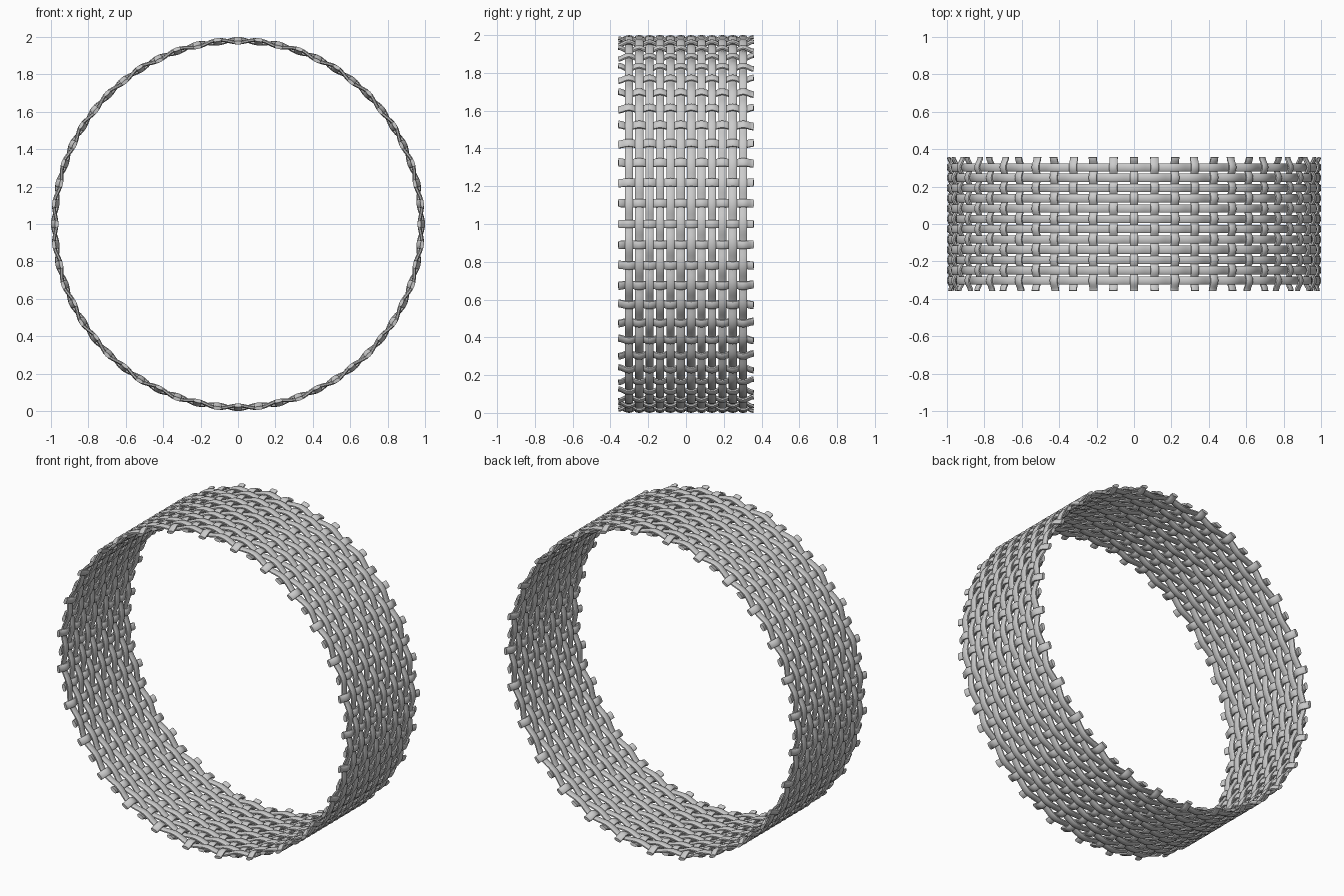
import bpy, bmesh, math
from mathutils import Vector, Matrix

if "Cube" in bpy.data.objects:
    bpy.data.objects.remove(bpy.data.objects["Cube"])

R, CZ = 0.98, 1.0        # mean radius, centre height
N_CROSS, N_HOOP = 56, 12
PITCH = 0.055            # spacing of hoops along y
AMP = 0.0103             # weave amplitude
W, T = 0.045, 0.0195     # strand width and thickness
SIDES = 10


def section():
    # slightly squared oval
    pts = []
    for i in range(SIDES):
        a = 2 * math.pi * (i + 0.5) / SIDES
        c, s = math.cos(a), math.sin(a)
        pts.append((math.copysign(abs(c) ** 0.8, c) * W / 2,
                    math.copysign(abs(s) ** 0.8, s) * T / 2))
    return pts


def sweep(name, path, side, closed):
    """Sweep the oval along path; side(i) is the strand's width direction."""
    bm = bmesh.new()
    n, loops = len(path), []
    for i, p in enumerate(path):
        if closed:
            t = path[(i + 1) % n] - path[i - 1]
        else:
            t = path[min(i + 1, n - 1)] - path[max(i - 1, 0)]
        normal = side.cross(t).normalized()
        loops.append([bm.verts.new(p + side * u + normal * v) for u, v in section()])
    for i in range(n if closed else n - 1):
        a, b = loops[i], loops[(i + 1) % n]
        for k in range(SIDES):
            m = (k + 1) % SIDES
            bm.faces.new((a[k], a[m], b[m], b[k])).smooth = True
    if not closed:
        bm.faces.new(loops[0])
        bm.faces.new(loops[-1])
    bmesh.ops.recalc_face_normals(bm, faces=bm.faces)
    mesh = bpy.data.meshes.new(name)
    bm.to_mesh(mesh)
    bm.free()
    mesh.set_sharp_from_angle(angle=math.radians(50))
    return mesh


def place(name, mesh, matrix):
    ob = bpy.data.objects.new(name, mesh)
    bpy.context.collection.objects.link(ob)
    ob.matrix_world = matrix


# wavy hoops running around the ring
steps = N_CROSS * 6
hoop_path = []
for i in range(steps):
    a = 2 * math.pi * i / steps
    r = R + AMP * math.cos(a * N_CROSS / 2)
    hoop_path.append(Vector((r * math.sin(a), 0, r * math.cos(a))))
hoop = sweep("hoop_strand", hoop_path, Vector((0, 1, 0)), True)
step = 2 * math.pi / N_CROSS
for j in range(N_HOOP):
    y = ((N_HOOP - 1) / 2 - j) * PITCH
    place(f"hoop_strand_{j}", hoop,
          Matrix.Translation((0, y, CZ)) @ Matrix.Rotation(step * (j % 2), 4, 'Y'))

# short cross strands weaving over and under the hoops
half = (N_HOOP + 1) / 2 * PITCH
n = (N_HOOP + 1) * 6
cross = []
for sign in (1, -1):
    path = []
    for i in range(n + 1):
        y = -half + 2 * half * i / n
        path.append(Vector((0, y, R + sign * AMP * math.sin(math.pi * y / PITCH))))
    cross.append(sweep("cross_strand", path, Vector((1, 0, 0)), False))
for k in range(N_CROSS):
    place(f"cross_strand_{k}", cross[k % 2],
          Matrix.Translation((0, 0, CZ)) @ Matrix.Rotation(step * k, 4, 'Y'))
